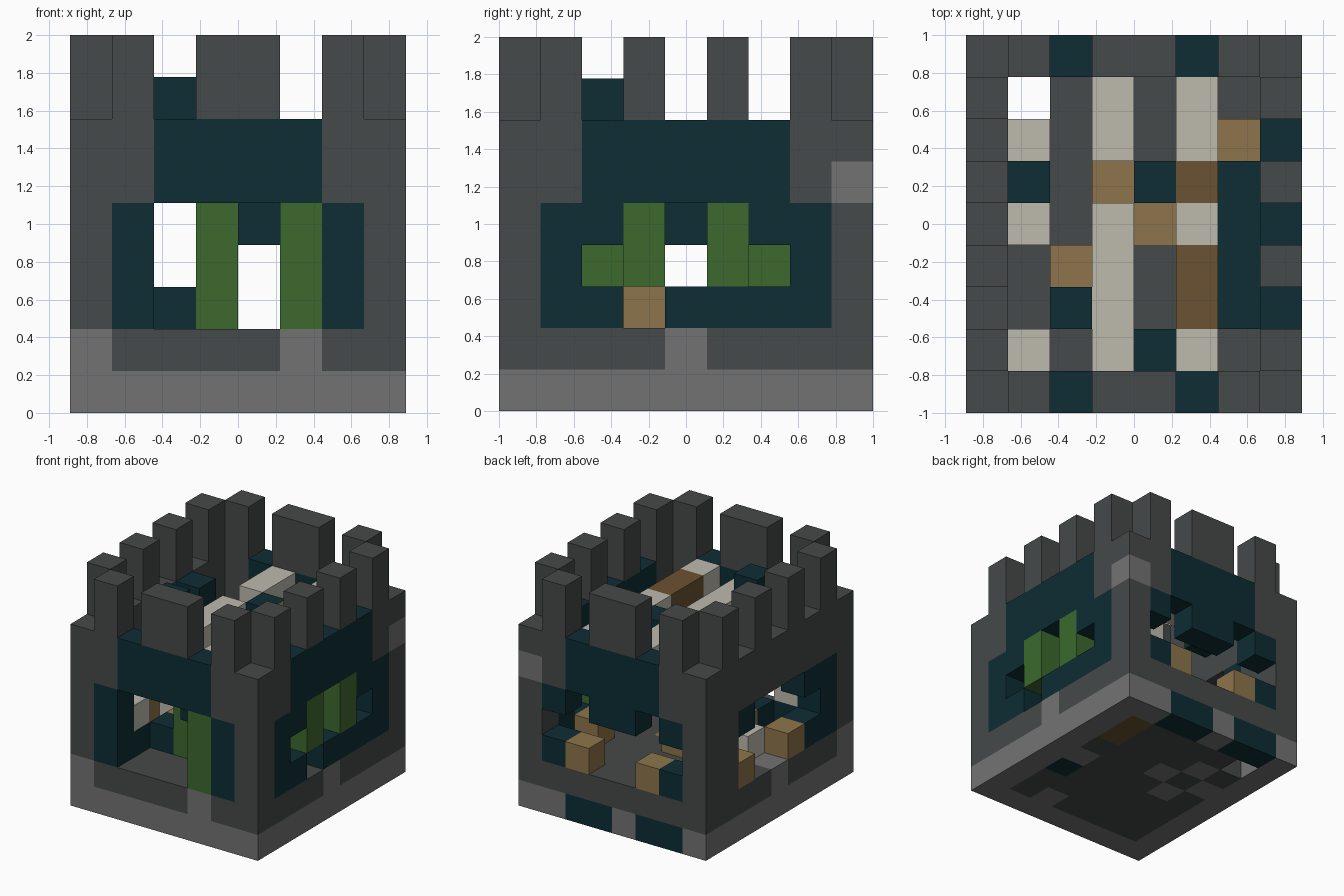
import bpy
import bmesh
from mathutils import Vector

default_cube = bpy.data.objects.get("Cube")
if default_cube:
    bpy.data.objects.remove(default_cube)

# Block grid: eight wide, nine deep, nine tall
UNIT = 2 / 9
RIGHT, LEFT = 0, 7
FRONT, BACK = 0, 8
BASE, SILL, LOW, MID, HIGH, LINTEL, ROOF, MERLON, TOP = range(9)
WIDTH, DEPTH = (RIGHT, LEFT), (FRONT, BACK)
OPENING = (LOW, HIGH)
UPPER = (LINTEL, ROOF)

COLOURS = {
    "dark_stone": (.061, .067, .067),
    "light_stone": (.171, .171, .171),
    "navy": (.004, .026, .034),
    "green": (.045, .141, .026),
    "tan": (.27, .178, .07),
    "brown": (.147, .084, .032),
    "bone": (.515, .49, .423),
}


def make_material(name, rgb):
    mat = bpy.data.materials.new(name)
    mat.use_nodes = True
    mat.diffuse_color = (*rgb, 1)
    shader = next(n for n in mat.node_tree.nodes if n.type == "BSDF_PRINCIPLED")
    shader.inputs["Base Color"].default_value = (*rgb, 1)
    shader.inputs["Roughness"].default_value = .9
    return mat


materials = {name: make_material(name, rgb) for name, rgb in COLOURS.items()}
blocks = {}


def span(value):
    if isinstance(value, int):
        return range(value, value + 1)
    if isinstance(value, list):
        return value
    return range(value[0], value[1] + 1)


def fill(part, colour, xs, ys, zs):
    for x in span(xs):
        for y in span(ys):
            for z in span(zs):
                blocks[x, y, z] = (part, colour)


def clear(xs, ys, zs):
    for x in span(xs):
        for y in span(ys):
            for z in span(zs):
                blocks.pop((x, y, z), None)


# Foundation and floor
fill("foundation", "light_stone", WIDTH, DEPTH, BASE)
fill("foundation", "dark_stone", (1, 6), (1, 7), BASE)
for x, y in ((3, 5), (2, 4), (2, 6), (1, 5), (5, 1), (6, 4)):
    fill("foundation", "light_stone", x, y, BASE)
fill("foundation", "brown", 6, [6, 7], BASE)
fill("foundation", "navy", 6, 3, BASE)
fill("foundation", "navy", [1, 2, 4, 5], BACK, BASE)
fill("floor", "dark_stone", WIDTH, DEPTH, SILL)
fill("floor", "light_stone", RIGHT, FRONT, SILL)
fill("floor", "light_stone", 5, FRONT, SILL)
fill("floor", "light_stone", [RIGHT, LEFT], 4, SILL)
clear(1, 7, (BASE, SILL))

# Four stone walls
for y in (FRONT, BACK):
    fill("end_walls", "dark_stone", WIDTH, y, (LOW, ROOF))
    fill("end_walls", "navy", (1, 6), y, OPENING)
    fill("end_walls", "navy", (2, 5), y, UPPER)
for x in (RIGHT, LEFT):
    fill("side_walls", "dark_stone", x, (1, 7), (LOW, ROOF))
    fill("side_walls", "navy", x, (1, 6), OPENING)
fill("side_walls", "navy", LEFT, 7, OPENING)
fill("side_walls", "navy", LEFT, (2, 6), UPPER)
fill("end_walls", "light_stone", LEFT, BACK, LINTEL)

# Wall openings
clear((2, 4), FRONT, OPENING)
clear((1, 6), BACK, MID)
clear([2, 5], BACK, HIGH)
clear([3, 4], BACK, LOW)
for x in (RIGHT, LEFT):
    clear(x, (2, 6), MID)
    clear(x, (3, 5), HIGH)
    clear(x, 3, LOW)
clear(RIGHT, [4, 5], LOW)

# Green posts
fill("green_posts", "green", 5, FRONT, OPENING)
fill("green_posts", "green", 3, 2, OPENING)
fill("green_posts", "green", LEFT, [3, 5], (MID, HIGH))
fill("green_posts", "green", 6, 2, MID)
fill("green_posts", "green", 5, 6, MID)

# Tan blocks in and behind the openings
for x, y in ((2, BACK), (5, BACK), (RIGHT, 3), (RIGHT, 6), (2, 3), (3, 5), (6, 6)):
    fill("tan_blocks", "tan", x, y, LOW)
fill("tan_blocks", "tan", 4, 4, SILL)

# Interior blocks
fill("inner_blocks", "navy", [1, 2], [2], LOW)
clear(1, 2, LOW)
fill("inner_blocks", "navy", 1, 1, LOW)
fill("inner_blocks", "bone", 1, 1, MID)
fill("inner_blocks", "bone", 1, [4, 6], LOW)
fill("inner_blocks", "navy", 6, (2, 5), HIGH)
fill("inner_blocks", "navy", 4, 1, HIGH)

# Roof beams
fill("roof_beams", "bone", [3, 5], (1, 7), ROOF)
clear(3, 5, ROOF)
fill("roof_beams", "brown", 5, [2, 3, 5], ROOF)
fill("roof_beams", "navy", [1, 4], 5, ROOF)
fill("roof_beams", "navy", 2, 2, MERLON)

# Battlements
fill("battlements", "dark_stone", [1, 3, 4, 6], [FRONT, BACK], (MERLON, TOP))
fill("battlements", "dark_stone", [RIGHT, LEFT], [1, 3, 5, 7], (MERLON, TOP))


def build_part(part):
    """Make a mesh from the exposed block sides of one part."""
    bm = bmesh.new()
    mesh = bpy.data.meshes.new(part)
    cells = {p: c for p, (name, c) in blocks.items() if name == part}
    used = sorted(set(cells.values()))
    for name in used:
        mesh.materials.append(materials[name])
    origin = Vector((-4, -4.5, 0))
    for pos, colour in cells.items():
        centre = Vector(pos) + origin + Vector((.5, .5, .5))
        for axis in range(3):
            for sign in (-1, 1):
                normal = Vector((0, 0, 0))
                normal[axis] = sign
                if tuple(int(p + n) for p, n in zip(pos, normal)) in blocks:
                    continue
                u = Vector((0, 0, 0))
                u[(axis + 1) % 3] = .5
                v = normal.cross(u)
                middle = centre + normal / 2
                corners = (-u - v, u - v, u + v, v - u)
                face = bm.faces.new([bm.verts.new((middle + c) * UNIT) for c in corners])
                face.material_index = used.index(colour)
    bmesh.ops.remove_doubles(bm, verts=bm.verts, dist=.001)
    bm.to_mesh(mesh)
    bm.free()
    bpy.context.collection.objects.link(bpy.data.objects.new(part, mesh))


for part in sorted({name for name, _ in blocks.values()}):
    build_part(part)
